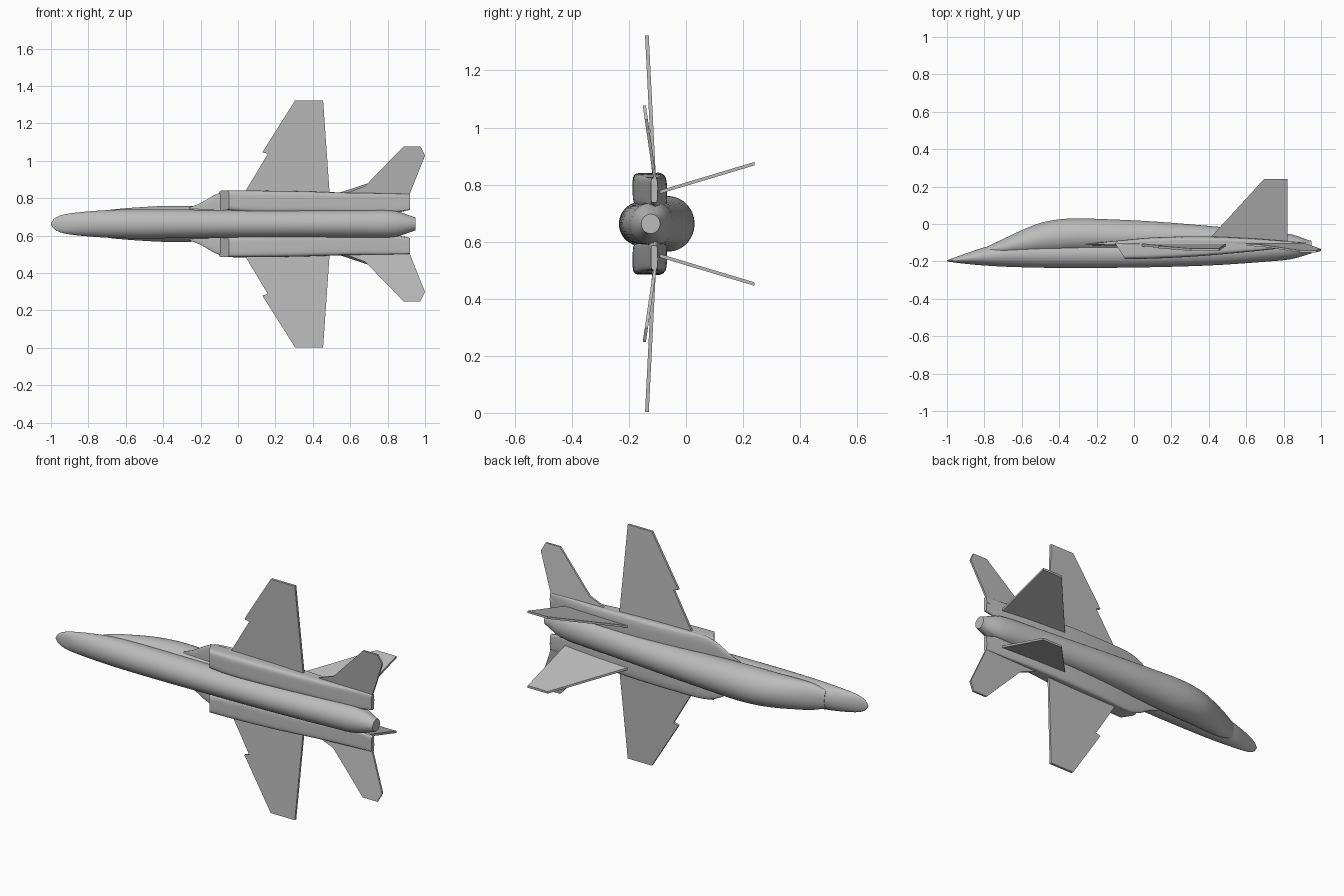
import bpy, bmesh, math
from mathutils import Vector

if "Cube" in bpy.data.objects:
    bpy.data.objects.remove(bpy.data.objects["Cube"])

MID_Z = 0.6625   # height of the symmetry plane; nose points to -x, canopy to +y

grey = bpy.data.materials.new("airframe_grey")
grey.use_nodes = True
colour = (0.5, 0.5, 0.5, 1)
grey.diffuse_color = colour
grey.node_tree.nodes["Principled BSDF"].inputs["Base Color"].default_value = colour


def finish(name, bm, mirrored=False, angle=35):
    bmesh.ops.recalc_face_normals(bm, faces=bm.faces)
    mesh = bpy.data.meshes.new(name)
    bm.to_mesh(mesh)
    bm.free()
    mesh.materials.append(grey)
    obj = bpy.data.objects.new(name, mesh)
    bpy.context.collection.objects.link(obj)
    obj.location.z = MID_Z
    if mirrored:
        mod = obj.modifiers.new("mirror", 'MIRROR')
        mod.use_axis = (False, False, True)
        mod.use_mirror_merge = False
    bpy.ops.object.select_all(action='DESELECT')
    obj.select_set(True)
    bpy.context.view_layer.objects.active = obj
    bpy.ops.object.shade_smooth_by_angle(angle=math.radians(angle))
    return obj


def refine(rows, steps):
    """Insert smooth in-between stations with a cubic through the rows."""
    rows = [Vector(r) for r in rows]
    if steps == 1:
        return rows

    def slope(i):
        a, b = rows[max(i - 1, 0)], rows[min(i + 1, len(rows) - 1)]
        return (b - a) / (b[0] - a[0])

    out = []
    for i in range(len(rows) - 1):
        a, b = rows[i], rows[i + 1]
        h = b[0] - a[0]
        for s in range(steps):
            t = s / steps
            p = (a * (1 + 2 * t) * (1 - t) ** 2 + b * t * t * (3 - 2 * t)
                 + slope(i) * h * t * (1 - t) ** 2 + slope(i + 1) * h * t * t * (t - 1))
            p[0] = a[0] + h * t
            out.append(p)
    return out + [rows[-1]]


def loft(name, rows, power=2, sides=40, steps=4, mirrored=False, slant=0, angle=35):
    """Skin through rows of (x, bottom y, top y, inner z, outer z)."""
    bm = bmesh.new()
    rings = []
    for n, (x, low, high, inner, outer) in enumerate(refine(rows, steps)):
        ring = []
        for k in range(sides):
            a = 2 * math.pi * (k + 0.5) / sides
            c, s = math.cos(a), math.sin(a)
            c = math.copysign(abs(c) ** (2 / power), c)
            s = math.copysign(abs(s) ** (2 / power), s)
            lean = -slant * s if n == 0 else 0
            ring.append(bm.verts.new((x + lean, (low + high) / 2 + s * (high - low) / 2,
                                      (inner + outer) / 2 + c * (outer - inner) / 2)))
        rings.append(ring)
    for r, q in zip(rings, rings[1:]):
        for k in range(sides):
            j = (k + 1) % sides
            bm.faces.new((r[k], r[j], q[j], q[k]))
    bm.faces.new(rings[0])
    bm.faces.new(rings[-1])
    return finish(name, bm, mirrored, angle)


def panel(name, outline, place, half):
    """Thin plate: outline points (x, u) placed in space, thickened along y or z."""
    bm = bmesh.new()
    sheets = [[bm.verts.new(place(x, u) + half * side) for x, u in outline] for side in (-1, 1)]
    for sheet in sheets:
        bm.faces.new(sheet)
    for i in range(len(outline)):
        j = (i + 1) % len(outline)
        bm.faces.new((sheets[0][i], sheets[0][j], sheets[1][j], sheets[1][i]))
    return finish(name, bm, True, 20)


# Fuselage tube running from the nose to the exhaust
tube = [(-1.0, -0.198, -0.194, 0.003), (-0.985, -0.202, -0.188, 0.026),
        (-0.95, -0.207, -0.176, 0.045), (-0.9, -0.213, -0.158, 0.056),
        (-0.8, -0.222, -0.125, 0.067), (-0.65, -0.23, -0.095, 0.076),
        (-0.4, -0.235, -0.085, 0.077), (0, -0.233, -0.08, 0.074),
        (0.4, -0.222, -0.07, 0.073), (0.7, -0.202, -0.06, 0.073),
        (0.84, -0.188, -0.06, 0.069), (0.95, -0.157, -0.091, 0.034)]
loft("fuselage_tube", [(x, lo, hi, -w, w) for x, lo, hi, w in tube])

# Canopy flowing into the upper spine
spine = [(-0.78, -0.16, -0.118, 0.05), (-0.7, -0.17, -0.08, 0.073),
         (-0.6, -0.17, -0.033, 0.084), (-0.5, -0.165, 0.006, 0.091),
         (-0.4, -0.16, 0.025, 0.096), (-0.3, -0.155, 0.03, 0.097),
         (-0.15, -0.155, 0.026, 0.092), (0.1, -0.15, 0.014, 0.084),
         (0.4, -0.15, -0.01, 0.077), (0.65, -0.15, -0.034, 0.074),
         (0.84, -0.15, -0.055, 0.067), (0.95, -0.14, -0.093, 0.03)]
loft("canopy_and_spine", [(x, lo, hi, -w, w) for x, lo, hi, w in spine])

# Side intake ducts with slanted mouths
duct = [(-0.075, -0.187, -0.1, 0.075, 0.178), (0.1, -0.185, -0.075, 0.06, 0.178),
        (0.35, -0.172, -0.068, 0.06, 0.174), (0.6, -0.15, -0.078, 0.06, 0.166),
        (0.8, -0.13, -0.092, 0.06, 0.163), (0.92, -0.123, -0.1, 0.075, 0.16)]
loft("intake_duct", duct, power=5, sides=48, mirrored=True, slant=0.028, angle=40)

# Shoulder blending forward into the leading edge extension
strake = [(-0.26, -0.113, -0.108, 0.04, 0.088), (-0.2, -0.114, -0.1, 0.04, 0.112),
          (-0.12, -0.115, -0.092, 0.04, 0.157), (-0.05, -0.116, -0.085, 0.04, 0.177),
          (0.1, -0.118, -0.072, 0.04, 0.178), (0.35, -0.118, -0.066, 0.04, 0.174),
          (0.6, -0.118, -0.075, 0.04, 0.167), (0.8, -0.118, -0.09, 0.05, 0.162),
          (0.92, -0.12, -0.1, 0.075, 0.16)]
loft("shoulder_strake", strake, power=3, mirrored=True)

# Main wings with the stepped leading edge
wing = [(0.02, 0.12), (0.04, 0.175), (0.16, 0.375), (0.13, 0.383),
        (0.305, 0.66), (0.455, 0.66), (0.49, 0.16), (0.49, 0.12)]
panel("wing", wing, lambda x, u: Vector((x, -0.104 - 0.05 * u, u)), Vector((0, 0.0065, 0)))

# Tailplanes drooping outwards
tailplane = [(0.5, 0.12), (0.57, 0.162), (0.68, 0.203), (0.885, 0.414), (0.975, 0.414),
             (1.0, 0.365), (0.92, 0.165), (0.92, 0.12)]
panel("tailplane", tailplane, lambda x, u: Vector((x, -0.086 - 0.145 * u, u)),
      Vector((0, 0.0055, 0)))

# Twin tail fins canted outwards
fin = [(0.38, -0.1), (0.42, -0.06), (0.695, 0.24), (0.82, 0.24), (0.82, -0.1)]
panel("tail_fin", fin, lambda x, u: Vector((x, u, 0.139 + 0.3 * u)), Vector((0, 0, 0.006)))
